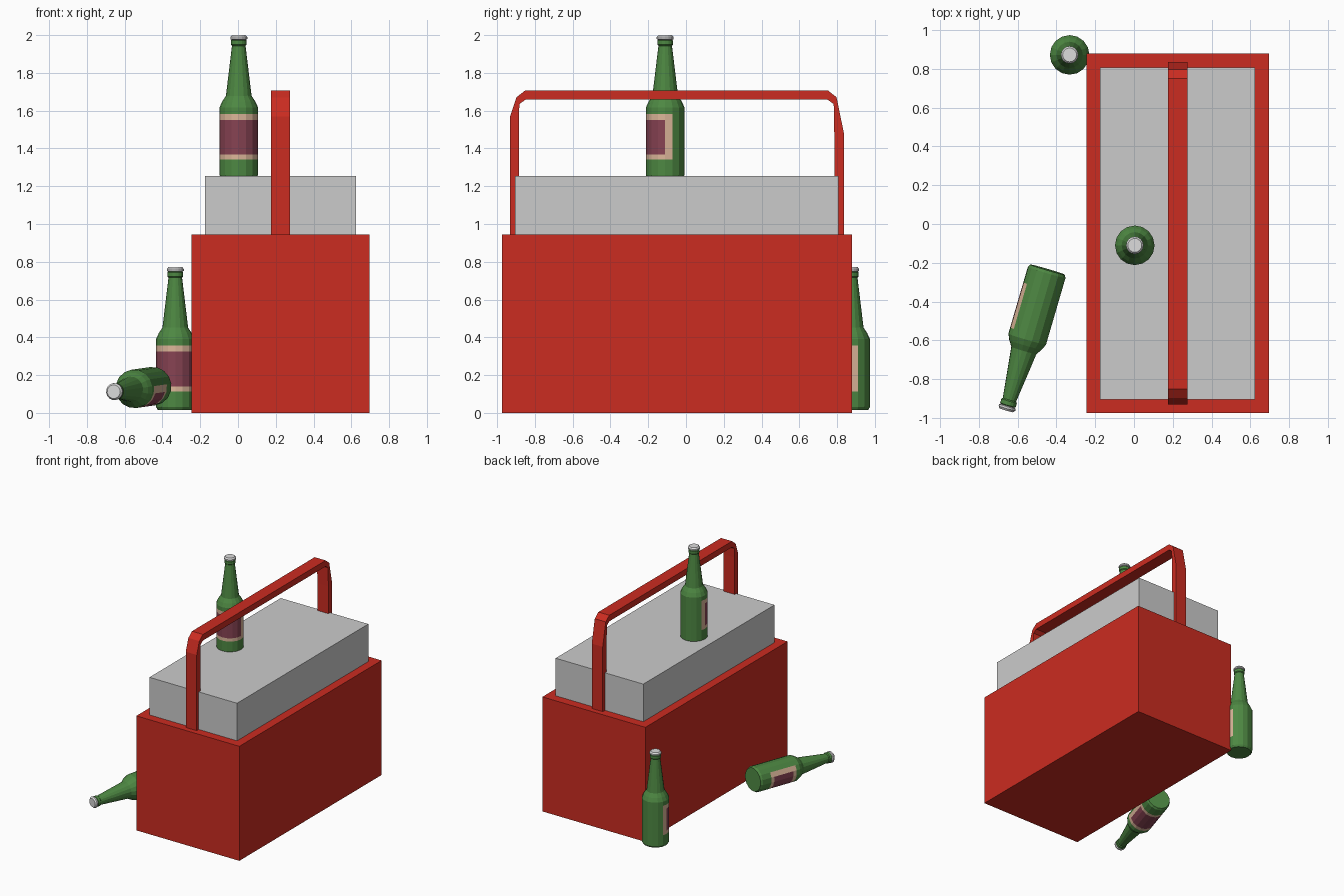
import bpy, bmesh, math
from mathutils import Vector, Matrix

if "Cube" in bpy.data.objects:
    bpy.data.objects.remove(bpy.data.objects["Cube"])


def material(name, rgb):
    m = bpy.data.materials.new(name)
    m.diffuse_color = (*rgb, 1)
    m.use_nodes = True
    m.node_tree.nodes["Principled BSDF"].inputs["Base Color"].default_value = m.diffuse_color
    return m


RED = material("red", (0.60, 0.025, 0.015))
GREY = material("light grey", (0.60, 0.60, 0.60))
GREEN = material("bottle green", (0.075, 0.245, 0.055))
CREAM = material("label cream", (0.72, 0.47, 0.32))
PLUM = material("label plum", (0.24, 0.055, 0.085))
SILVER = material("cap silver", (0.72, 0.72, 0.72))


def finish(bm, name, mats, matrix=None):
    bmesh.ops.recalc_face_normals(bm, faces=bm.faces[:])
    me = bpy.data.meshes.new(name)
    bm.to_mesh(me)
    bm.free()
    for m in mats:
        me.materials.append(m)
    ob = bpy.data.objects.new(name, me)
    bpy.context.collection.objects.link(ob)
    if matrix:
        ob.matrix_world = matrix
    return ob


def box(name, lo, hi, mat):
    lo, hi = Vector(lo), Vector(hi)
    bm = bmesh.new()
    bmesh.ops.create_cube(bm, size=1)
    for v in bm.verts:
        v.co = Vector(v.co[i] * (hi - lo)[i] + (lo + hi)[i] / 2 for i in range(3))
    return finish(bm, name, [mat])


# Cooler body and lid
box("cooler_body", (-0.245, -0.975, 0), (0.695, 0.88, 0.945), RED)
box("cooler_lid", (-0.175, -0.905, 0.94), (0.625, 0.807, 1.255), GREY)

# Handle: flat strap, (y, z) outer and inner outlines joined point by point
outer = [(-0.931, 0.94), (-0.931, 1.57), (-0.897, 1.671), (-0.85, 1.708),
         (0.75, 1.708), (0.797, 1.671), (0.836, 1.48), (0.836, 0.94)]
inner = [(-0.885, 0.94), (-0.885, 1.56), (-0.882, 1.635), (-0.85, 1.658),
         (0.75, 1.658), (0.782, 1.635), (0.785, 1.48), (0.785, 0.94)]
bm = bmesh.new()
rings = []
for (yo, zo), (yi, zi) in zip(outer, inner):
    rings.append([bm.verts.new(p) for p in (
        (0.175, yo, zo), (0.275, yo, zo), (0.275, yi, zi), (0.175, yi, zi))])
for a, b in zip(rings, rings[1:]):
    for i in range(4):
        j = (i + 1) % 4
        bm.faces.new((a[i], a[j], b[j], b[i]))
bm.faces.new(rings[0])
bm.faces.new(rings[-1])
finish(bm, "carry_handle", [RED])

# Bottle outline as (radius, height)
PROFILE = [(0.093, 0), (0.102, 0.015), (0.102, 0.098), (0.102, 0.125),
           (0.102, 0.308), (0.102, 0.34), (0.102, 0.374), (0.088, 0.405),
           (0.068, 0.435), (0.036, 0.70), (0.042, 0.706), (0.042, 0.728),
           (0.037, 0.732), (0.045, 0.736), (0.045, 0.746), (0.036, 0.757)]
SIDES = 16


def bottle(name, matrix):
    bm = bmesh.new()
    rings = [[bm.verts.new((r * math.cos(i * math.tau / SIDES),
                            r * math.sin(i * math.tau / SIDES), z))
              for i in range(SIDES)] for r, z in PROFILE]
    for a, b in zip(rings, rings[1:]):
        for i in range(SIDES):
            j = (i + 1) % SIDES
            bm.faces.new((a[i], a[j], b[j], b[i]))
    bm.faces.new(rings[0])
    bm.faces.new(rings[-1])
    # Label wraps round the -y side with a cream border; cap at the top
    for f in bm.faces:
        c = f.calc_center_median()
        turn = abs(math.degrees(math.atan2(c.x, -c.y)))
        if c.z > 0.732:
            f.material_index = 3
        elif 0.098 < c.z < 0.34 and turn < 112.5:
            f.material_index = 2 if 0.125 < c.z < 0.308 and turn < 90 else 1
    return finish(bm, name, [GREEN, CREAM, PLUM, SILVER], matrix)


bottle("bottle_on_lid", Matrix.Translation((0.004, -0.11, 1.243)))
bottle("bottle_by_corner", Matrix.Translation((-0.332, 0.872, 0.016)))

# Bottle lying on its side, label rolled mostly underneath
base = Vector((-0.446, -0.235, 0.142))
axis = (Vector((-0.657, -0.957, 0.112)) - base).normalized()
roll = math.radians(15)
side = Vector((axis.y, -axis.x, 0)).normalized()
up = side.cross(axis).normalized()
if up.z < 0:
    up = -up
label = side * math.sin(roll) - up * math.cos(roll)
y = -label
x = y.cross(axis)
bottle("lying_bottle", Matrix.Translation(base) @ Matrix((x, y, axis)).transposed().to_4x4())
